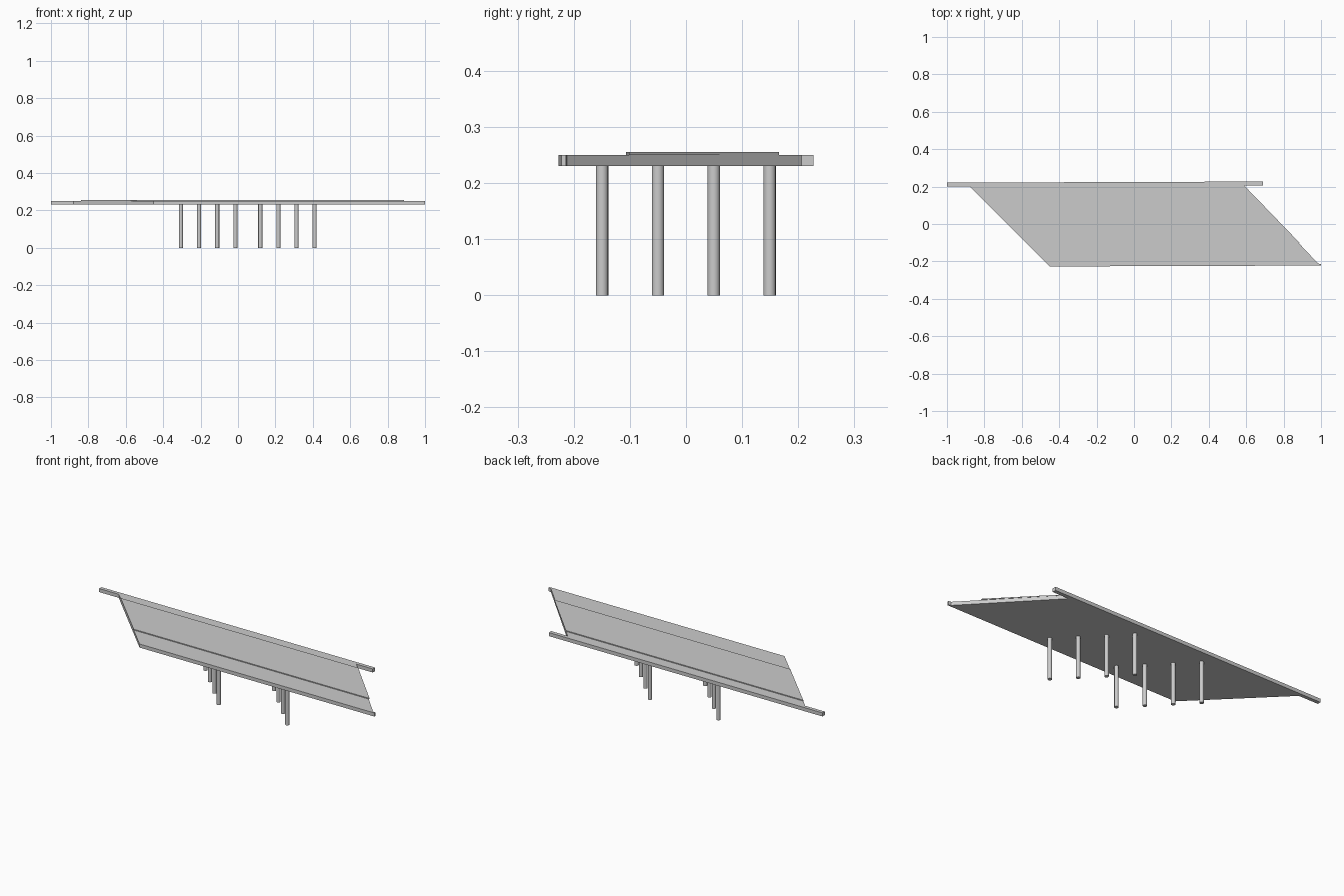
import bpy, bmesh
from mathutils import Vector

if "Cube" in bpy.data.objects:
    bpy.data.objects.remove(bpy.data.objects["Cube"])

TILT = 0.0035  # the long edges rise very slightly in y along x


def prism(name, outline, z0, z1):
    """Extrude a plan outline (counter-clockwise) between two heights."""
    bm = bmesh.new()
    face = bm.faces.new([bm.verts.new((x, y, z0)) for x, y in outline])
    ext = bmesh.ops.extrude_face_region(bm, geom=[face], use_keep_orig=True)
    top = [g for g in ext["geom"] if isinstance(g, bmesh.types.BMVert)]
    bmesh.ops.translate(bm, vec=Vector((0, 0, z1 - z0)), verts=top)
    bmesh.ops.recalc_face_normals(bm, faces=bm.faces)
    mesh = bpy.data.meshes.new(name)
    bm.to_mesh(mesh)
    bm.free()
    ob = bpy.data.objects.new(name, mesh)
    bpy.context.collection.objects.link(ob)
    return ob


def left_x(y):
    return -0.678 - y


def right_x(y):
    return 0.788 - 0.965 * y


def skew_strip(y0, y1):
    """Parallelogram strip of the skewed deck between two left-end y values."""
    d = 1.46 * TILT
    return [(left_x(y0), y0), (right_x(y0 + d), y0 + d),
            (right_x(y1 + d), y1 + d), (left_x(y1), y1)]


# skewed deck slab, with its blunt front right tip
slab = skew_strip(-0.227, 0.202)
slab[1:2] = [(1.0, -0.222), (1.0, -0.214), (0.985, -0.212)]
prism("deck_slab", slab, 0.23, 0.25)

# raised roadway on the slab
prism("roadway", skew_strip(-0.107, 0.161), 0.25, 0.255)

# edge beam along the back, overhanging both ends of the slab
prism("back_edge_beam", [(-1, 0.201), (0.69, 0.206), (0.69, 0.227), (-1, 0.221)], 0.23, 0.25)

# two skewed rows of round piers
for row, x0 in enumerate((-0.305, 0.119)):
    for i in range(4):
        bpy.ops.mesh.primitive_cylinder_add(
            vertices=16, radius=0.011, depth=0.23,
            location=(x0 + 0.097 * i, 0.149 - 0.0995 * i, 0.115))
        bpy.context.object.name = f"pier_{row + 1}_{i + 1}"
        bpy.ops.object.shade_smooth_by_angle()
